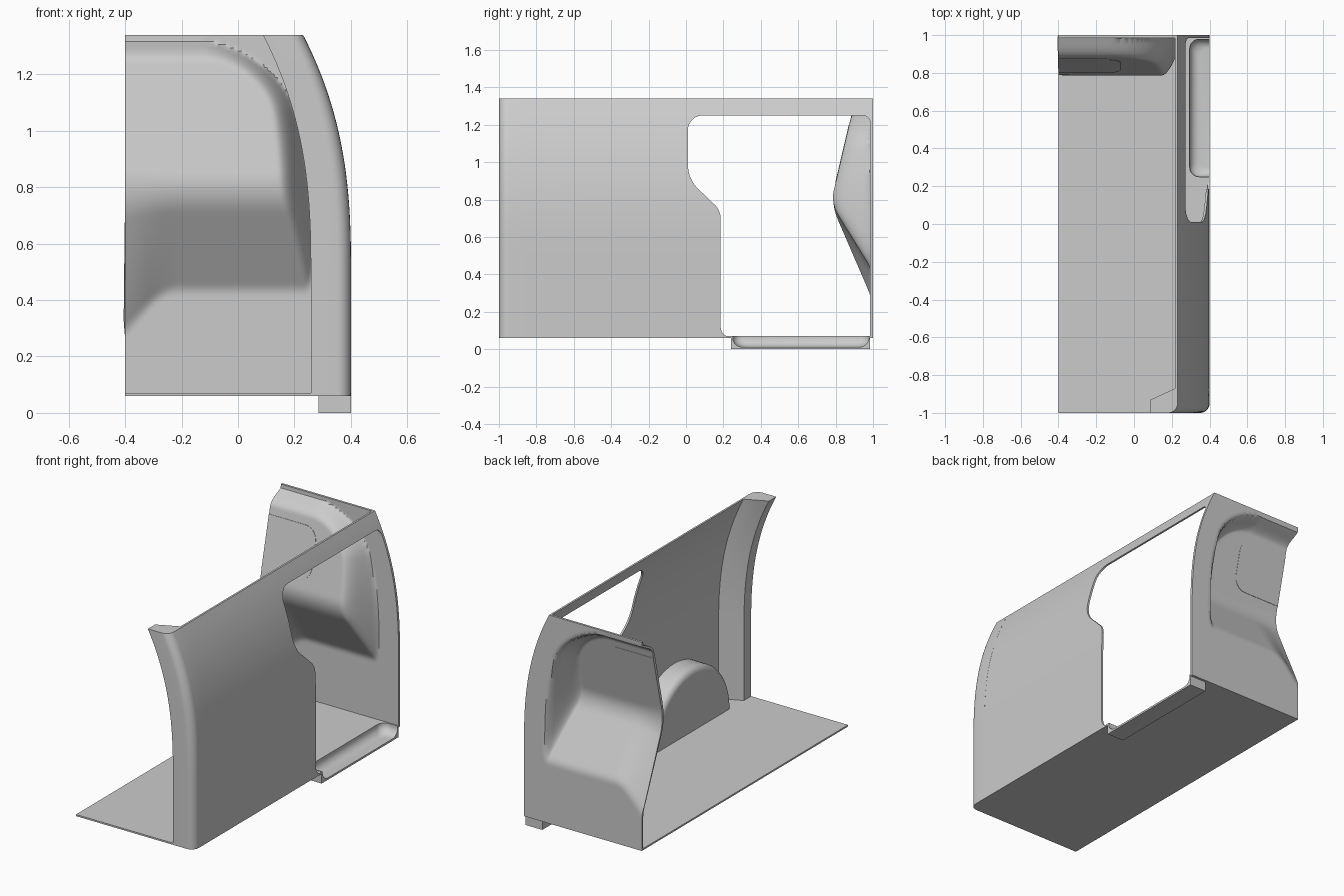
import bpy, bmesh
from math import cos, sin, pi, radians, hypot

if "Cube" in bpy.data.objects:
    bpy.data.objects.remove(bpy.data.objects["Cube"])


def finish(ob, angle=30):
    bpy.ops.object.select_all(action='DESELECT')
    ob.select_set(True)
    bpy.context.view_layer.objects.active = ob
    for m in list(ob.modifiers):
        bpy.ops.object.modifier_apply(modifier=m.name)
    bpy.ops.object.shade_smooth_by_angle(angle=radians(angle))


def to_object(name, bm):
    me = bpy.data.meshes.new(name)
    bm.to_mesh(me)
    bm.free()
    ob = bpy.data.objects.new(name, me)
    bpy.context.collection.objects.link(ob)
    return ob


def loft(name, rings):
    """Capped solid through a list of equal-length closed rings."""
    bm = bmesh.new()
    vs = [[bm.verts.new(p) for p in r] for r in rings]
    n = len(vs[0])
    for a, b in zip(vs, vs[1:]):
        for i in range(n):
            bm.faces.new((a[i], a[(i + 1) % n], b[(i + 1) % n], b[i]))
    bm.faces.new(vs[0])
    bm.faces.new(vs[-1])
    bmesh.ops.recalc_face_normals(bm, faces=bm.faces)
    return to_object(name, bm)


def arc(cx, cy, r, a0, a1, n=10):
    return [(cx + r * cos(radians(a0 + (a1 - a0) * i / n)),
             cy + r * sin(radians(a0 + (a1 - a0) * i / n))) for i in range(n + 1)]


def cut(ob, cutter):
    m = ob.modifiers.new("cut", 'BOOLEAN')
    m.operation = 'DIFFERENCE'
    m.solver = 'EXACT'
    m.object = cutter
    finish(ob)
    bpy.data.objects.remove(cutter)


def wall_x(z):
    """Outer body side: vertical below, leaning inward towards the roof."""
    return 0.4 - 0.17 * (max(z - 0.5, 0) / 0.84) ** 2.57


Z0, Z1 = 0.06, 1.34
levels = [Z0, 0.28] + [0.5 + 0.84 * i / 24 for i in range(25)]

# floor, notched for the step
floor_pts = [(-0.4, -1)] + arc(0.35, -0.95, 0.05, -90, 0, 6) + [
    (0.4, 0.24), (0.29, 0.24), (0.29, 0.98), (0.4, 0.98), (0.4, 1), (-0.4, 1)]
finish(loft("floor", [[(x, y, z) for x, y in floor_pts] for z in (Z0, 0.07)]))

# curved side wall with the door opening
section = [(wall_x(z), z) for z in levels] + [(wall_x(z) - 0.012, z) for z in reversed(levels)]
wall = loft("side_wall", [[(x, y, z) for x, z in section] for y in (-0.95, 1)])
door = ([(0.985, 0.04)] + arc(0.945, 1.21, 0.04, 0, 90, 6) + arc(0.09, 1.17, 0.08, 90, 180)
        + arc(0.20, 0.99, 0.19, 180, 232) + arc(0.085, 0.70, 0.1, 52, 0)
        + arc(0.24, 0.12, 0.055, 180, 270, 6) + [(0.24, 0.04)])
cut(wall, loft("door_cutter", [[(x, y, z) for y, z in door] for x in (0.15, 0.5)]))

# rear corner post swept up the wall curve
post = [(-0.142, -1)] + arc(-0.05, -0.95, 0.05, -90, 0, 8) + [
    (0.0005, -0.87), (-0.012, -0.87), (-0.142, -0.93)]
finish(loft("rear_post", [[(wall_x(z) + dx, y, z) for dx, y in post] for z in levels]))

# wheel arch with rounded inner rim
rings = [(0.392, 0.38)] + [(x, 0.34 + r - 0.34) for x, r in arc(0.30, 0.34, 0.04, 90, 180, 6)]
finish(loft("wheel_arch", [
    [(x, -0.44 + r * cos(pi * i / 40), 0.07 + r * sin(pi * i / 40)) for i in range(41)]
    for x, r in rings]), 40)


# bulkhead with a deep pressed bulge, thin sheet
def smin(a, b, k):
    h = max(k - abs(a - b), 0) / k
    return min(a, b) - h * h * k / 4


def upper(z):
    return 0.212 - 0.234 * (z - 0.78)


def depth(x, z):
    zb = smin(0.437, 0.29 + (x + 0.4) * 1.1, 0.06)
    lower = 0.212 * (z - zb) / (0.78 - zb)
    r = 0.25
    qx, qz = r - (wall_x(z) - 0.135 - x), r - (1.315 - z)
    rim = r - hypot(max(qx, 0), max(qz, 0)) - min(max(qx, qz), 0)
    d = smin(smin(upper(z), lower, 0.06), rim * 2.6, 0.08)
    return -smin(-d, 0, 0.012)


NX, NZ = 80, 110
bm = bmesh.new()
grid = []
for j in range(NZ + 1):
    z = Z0 + (Z1 - Z0) * j / NZ
    row = []
    for i in range(NX + 1):
        x = -0.4 + (wall_x(z) - 0.002 + 0.4) * i / NX
        row.append(bm.verts.new((x, 0.986 - depth(x, z), z)))
    grid.append(row)
for a, b in zip(grid, grid[1:]):
    for i in range(NX):
        bm.faces.new((a[i], a[i + 1], b[i + 1], b[i]))
bulkhead = to_object("bulkhead", bm)
sol = bulkhead.modifiers.new("thickness", 'SOLIDIFY')
sol.thickness = 0.014
sol.offset = -1
finish(bulkhead, 40)

# window panel set in the sloping bulkhead face
win = [(-0.4, 0.895)] + arc(-0.15, 0.975, 0.08, -90, 0) + arc(-0.15, 1.12, 0.08, 0, 90) + [(-0.4, 1.2)]
finish(loft("window_panel", [[(x, 0.986 - upper(z) + o, z) for x, z in win] for o in (-0.002, 0.0165)]))

# entry step: block with a rounded tray scooped out, open to the outside
box = [(0.286, 0.24), (0.4, 0.24), (0.4, 0.985), (0.286, 0.985)]
step = loft("entry_step", [[(x, y, z) for x, y in box] for z in (0, 0.071)])
scoop = []
for t in range(9):
    a = pi / 2 * t / 8
    o, z = 0.05 * (1 - sin(a)), 0.012 + 0.05 * (1 - cos(a))
    c = 0.05
    pts = ([(0.5, 0.25 + o)] + arc(0.295 + o + c, 0.25 + o + c, c, 270, 180, 6)
           + arc(0.295 + o + c, 0.978 - o - c, c, 180, 90, 6) + [(0.5, 0.978 - o)])
    scoop.append([(x, y, z) for x, y in pts])
scoop.append([(x, y, 0.2) for x, y, z in scoop[-1]])
cut(step, loft("step_cutter", scoop))
